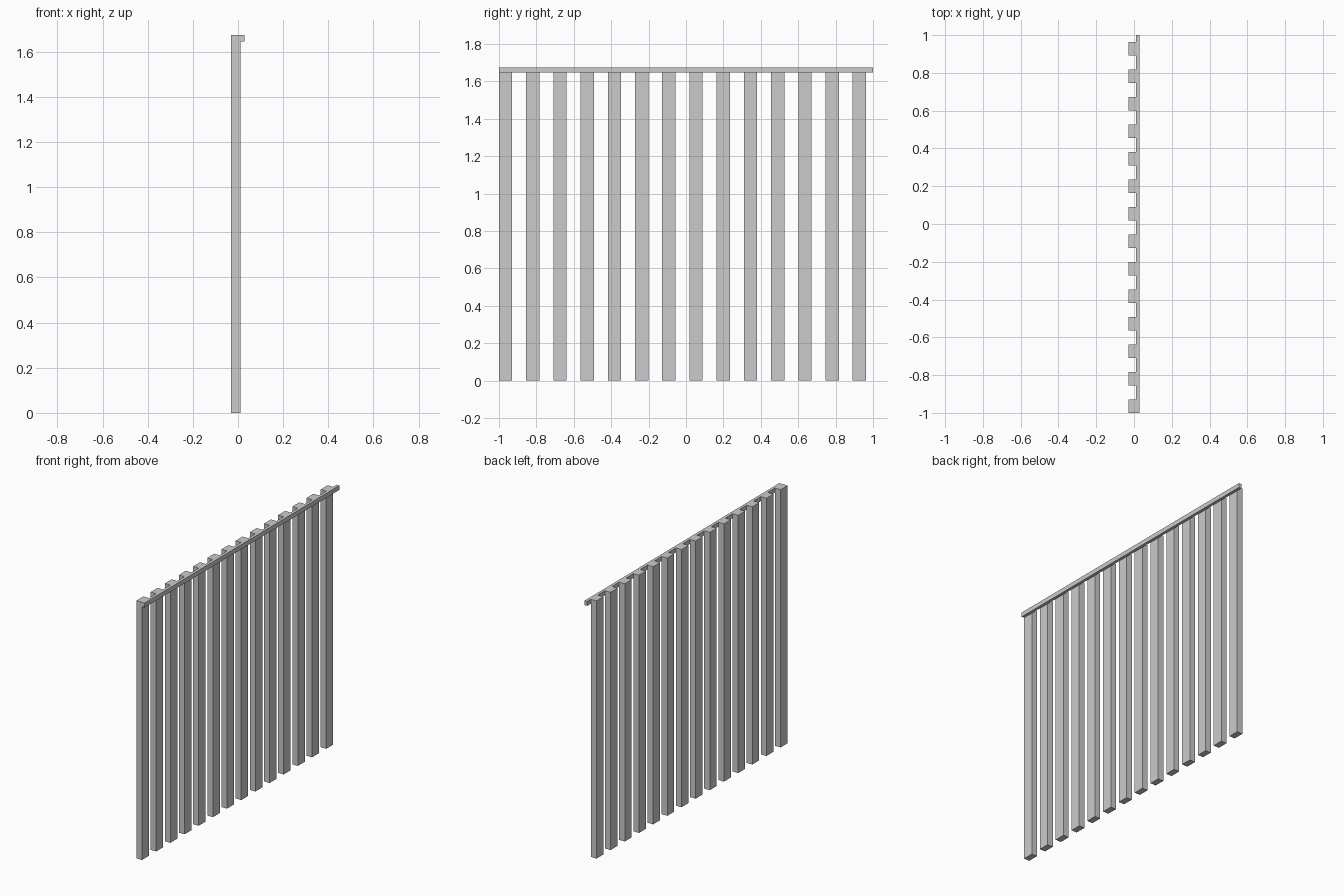
import bpy

if "Cube" in bpy.data.objects:
    bpy.data.objects.remove(bpy.data.objects["Cube"])


def box(name, lo, hi):
    """Axis-aligned box between two corners."""
    centre = [(a + b) / 2 for a, b in zip(lo, hi)]
    bpy.ops.mesh.primitive_cube_add(size=1, location=centre)
    ob = bpy.context.object
    ob.name = name
    ob.scale = [b - a for a, b in zip(lo, hi)]
    bpy.ops.object.transform_apply(location=False, rotation=False, scale=True)
    return ob


HEIGHT = 1.675
BACK, JOINT, FRONT = -0.03, 0.01, 0.029
SLATS, WIDTH, PITCH = 14, 0.071, 0.1455

# Upright slats, starting flush with one end of the rail
for i in range(SLATS):
    y = -1 + i * PITCH
    box(f"slat_{i + 1}", (BACK, y, 0), (JOINT, y + WIDTH, HEIGHT))

# Top rail fixed across the face of the slats
box("top_rail", (JOINT, -1, 1.646), (FRONT, 1, HEIGHT))
